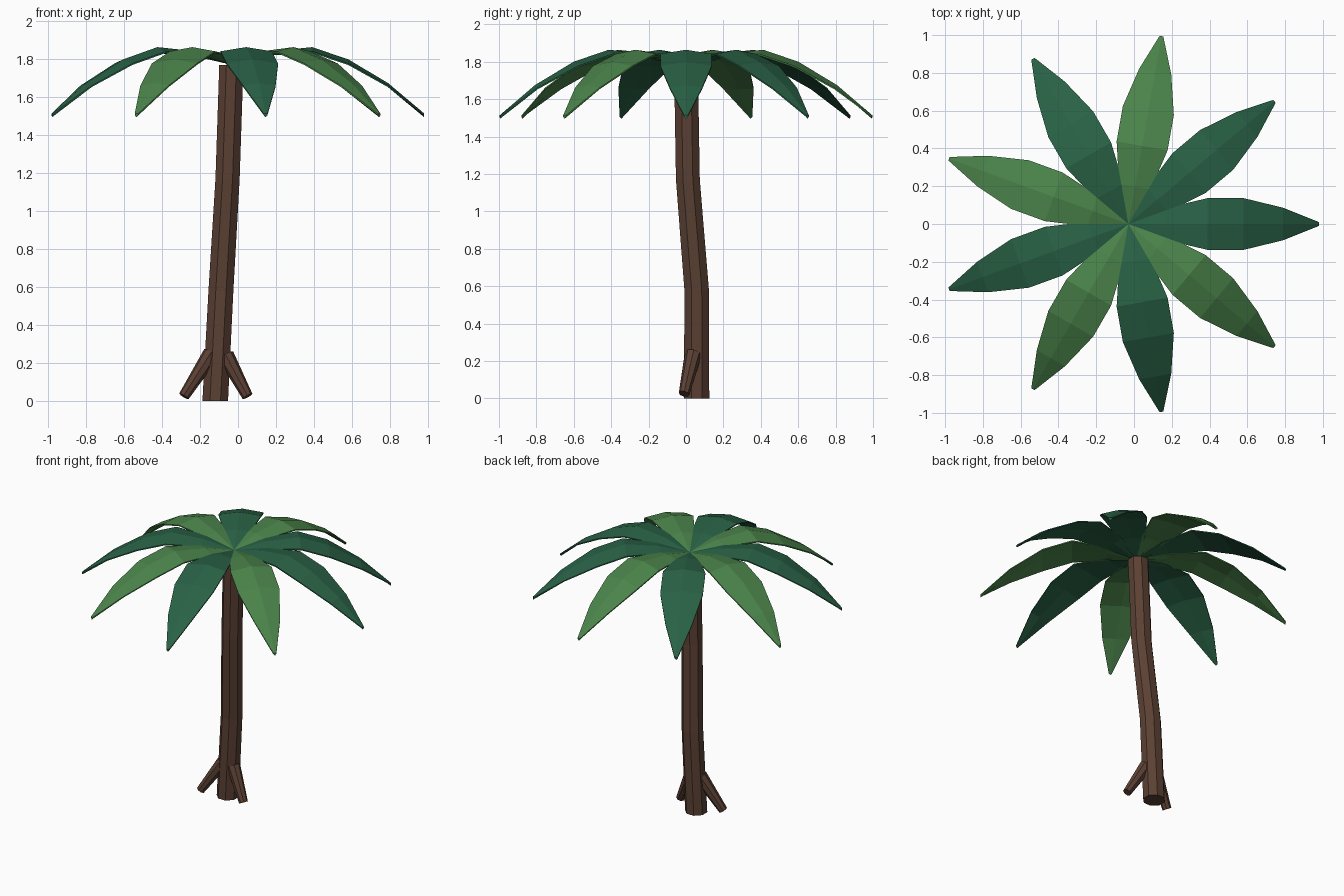
import bpy, math
from mathutils import Vector, Matrix

if "Cube" in bpy.data.objects:
    bpy.data.objects.remove(bpy.data.objects["Cube"])


def material(name, color):
    m = bpy.data.materials.new(name)
    m.diffuse_color = (*color, 1)
    m.use_nodes = True
    m.node_tree.nodes["Principled BSDF"].inputs["Base Color"].default_value = m.diffuse_color
    return m


BARK = material("bark", (0.105, 0.052, 0.034))
DARK = material("dark_leaf", (0.022, 0.12, 0.06))
LIGHT = material("light_leaf", (0.07, 0.23, 0.07))


def make_object(name, verts, faces, mat):
    mesh = bpy.data.meshes.new(name)
    mesh.from_pydata(verts, [], faces)
    mesh.materials.append(mat)
    ob = bpy.data.objects.new(name, mesh)
    bpy.context.collection.objects.link(ob)
    return ob


def tube(name, rings, mat, tilt=None, sides=8):
    """Closed faceted tube through (centre, radius) rings."""
    verts, faces = [], []
    rot = tilt.to_track_quat('Z', 'Y') if tilt else Matrix.Identity(3).to_quaternion()
    for centre, radius in rings:
        for i in range(sides):
            a = 2 * math.pi * (i + 0.5) / sides
            p = Vector((radius * math.cos(a), radius * math.sin(a), 0))
            verts.append(Vector(centre) + rot @ p)
    for r in range(len(rings) - 1):
        for i in range(sides):
            j = (i + 1) % sides
            faces.append((r * sides + i, r * sides + j,
                          (r + 1) * sides + j, (r + 1) * sides + i))
    faces.append(tuple(reversed(range(sides))))
    top = (len(rings) - 1) * sides
    faces.append(tuple(range(top, top + sides)))
    return make_object(name, verts, faces, mat)


# Leaning trunk in three segments
tube("trunk", [((-0.12, 0.057, 0.0), 0.073), ((-0.09, 0.057, 0.58), 0.071),
               ((-0.055, 0.01, 1.17), 0.069), ((-0.035, 0.0, 1.77), 0.069)], BARK)

# Two splayed roots, tapering towards the ground
for side, foot, head in (("left", (-0.285, -0.01, 0.025), (-0.14, 0.04, 0.25)),
                         ("right", (0.05, -0.01, 0.025), (-0.065, 0.04, 0.24))):
    axis = Vector(head) - Vector(foot)
    tube("root_" + side, [(foot, 0.029), (head, 0.045)], BARK, axis)

# Arching fronds: (distance, half width, midrib height)
FROND = [(0.0, 0.008, 1.79), (0.2, 0.085, 1.842), (0.42, 0.137, 1.864),
         (0.61, 0.137, 1.80), (0.82, 0.086, 1.675), (1.01, 0.01, 1.515)]
THICK = 0.02


def frond(name, angle, mat):
    verts, faces = [], []
    for d, w, z in FROND:
        drop = 0.16 * w
        verts += [(d, -w, z - drop), (d, 0, z), (d, w, z - drop),
                  (d, w, z - drop - THICK * 0.4), (d, 0, z - THICK),
                  (d, -w, z - drop - THICK * 0.4)]
    for s in range(len(FROND) - 1):
        for i in range(6):
            j = (i + 1) % 6
            faces.append((s * 6 + i, s * 6 + 6 + i, s * 6 + 6 + j, s * 6 + j))
    last = (len(FROND) - 1) * 6
    faces += [tuple(range(6)), tuple(reversed(range(last, last + 6)))]
    ob = make_object(name, verts, faces, mat)
    ob.location = (-0.03, 0, 0)
    ob.rotation_euler.z = angle


# Crown of nine fronds
for k, tone in enumerate("DDLDLDLDL"):
    frond(f"frond_{k + 1}", math.radians(40 * k), DARK if tone == "D" else LIGHT)
